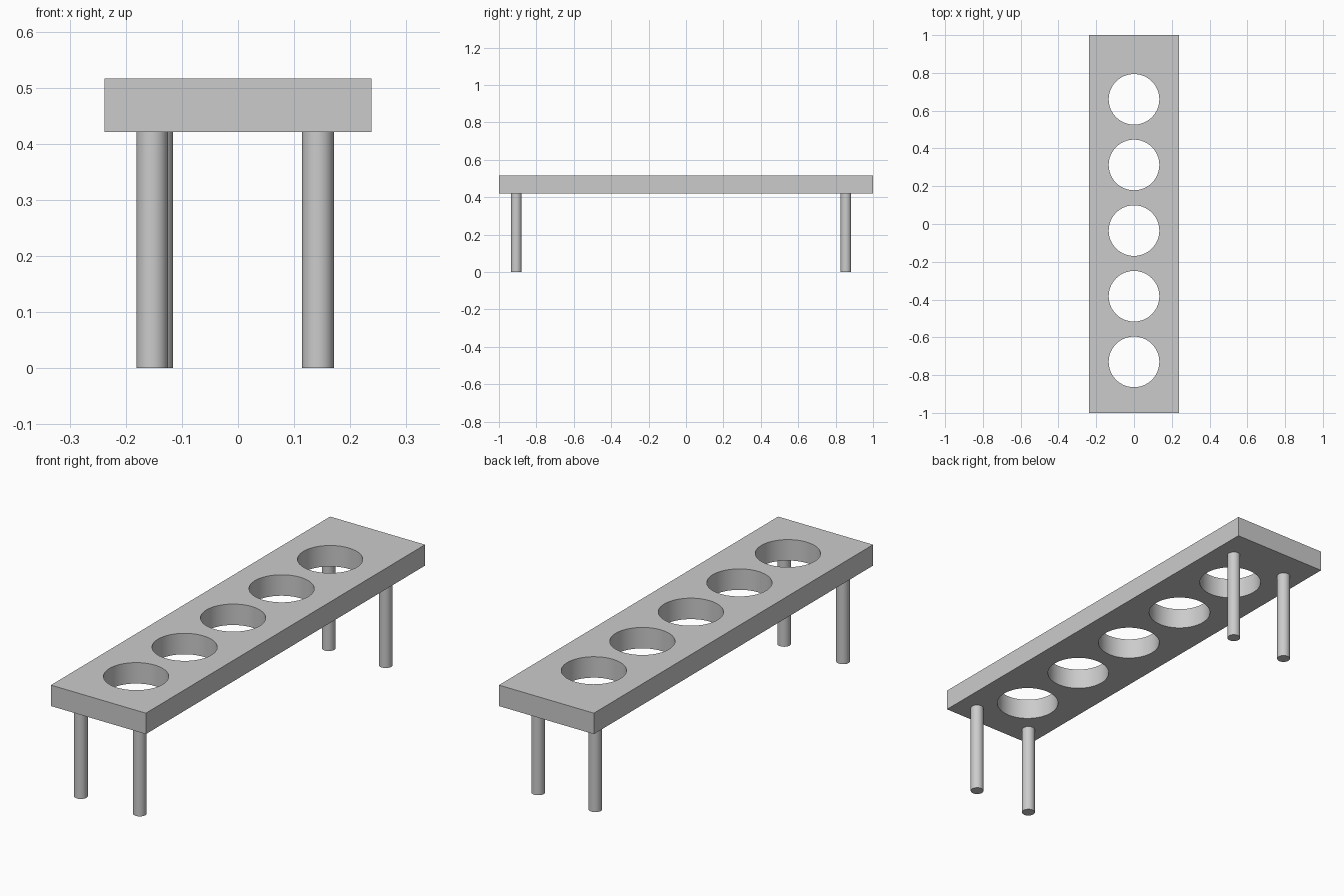
import bpy
import math

cube = bpy.data.objects.get("Cube")
if cube:
    bpy.data.objects.remove(cube, do_unlink=True)

WIDTH, LENGTH = 0.476, 2.0
SEAT_BOTTOM, SEAT_TOP = 0.421, 0.516
HOLE_RADIUS, HOLE_SPACING, HOLE_MIDDLE = 0.134, 0.3475, -0.035
LEG_RADIUS = 0.0283

grey = bpy.data.materials.new("plain_grey")
grey.use_nodes = True
color = (0.6, 0.6, 0.6, 1)
grey.diffuse_color = color
grey.node_tree.nodes["Principled BSDF"].inputs["Base Color"].default_value = color


def cylinder(name, radius, x, y, bottom, top, sides):
    bpy.ops.mesh.primitive_cylinder_add(
        vertices=sides, radius=radius, depth=top - bottom,
        location=(x, y, (bottom + top) / 2))
    obj = bpy.context.object
    obj.name = name
    return obj


def finish(obj):
    bpy.ops.object.select_all(action="DESELECT")
    obj.select_set(True)
    bpy.context.view_layer.objects.active = obj
    obj.data.materials.clear()
    obj.data.materials.append(grey)
    bpy.ops.object.shade_smooth_by_angle(angle=math.radians(30))


# Seat board
bpy.ops.mesh.primitive_cube_add(size=1, location=(0, 0, (SEAT_BOTTOM + SEAT_TOP) / 2))
seat = bpy.context.object
seat.name = "seat_board"
seat.scale = (WIDTH, LENGTH, SEAT_TOP - SEAT_BOTTOM)
bpy.ops.object.transform_apply(location=False, rotation=False, scale=True)

# Row of round holes through the board
for i in range(-2, 3):
    cutter = cylinder("hole_cutter", HOLE_RADIUS, 0, HOLE_MIDDLE + i * HOLE_SPACING,
                      SEAT_BOTTOM - 0.1, SEAT_TOP + 0.1, 64)
    cutter.hide_render = True
    cut = seat.modifiers.new("hole", "BOOLEAN")
    cut.operation = "DIFFERENCE"
    cut.solver = "EXACT"
    cut.object = cutter
    bpy.context.view_layer.objects.active = seat
    bpy.ops.object.modifier_apply(modifier=cut.name)
    bpy.data.objects.remove(cutter, do_unlink=True)
finish(seat)

# Legs, slightly uneven in placement
legs = {
    "front_right_leg": (-0.153, -0.907),
    "front_left_leg": (0.1425, -0.907),
    "back_right_leg": (-0.144, 0.855),
    "back_left_leg": (0.1425, 0.855),
}
for name, (x, y) in legs.items():
    finish(cylinder(name, LEG_RADIUS, x, y, 0, SEAT_BOTTOM, 48))
